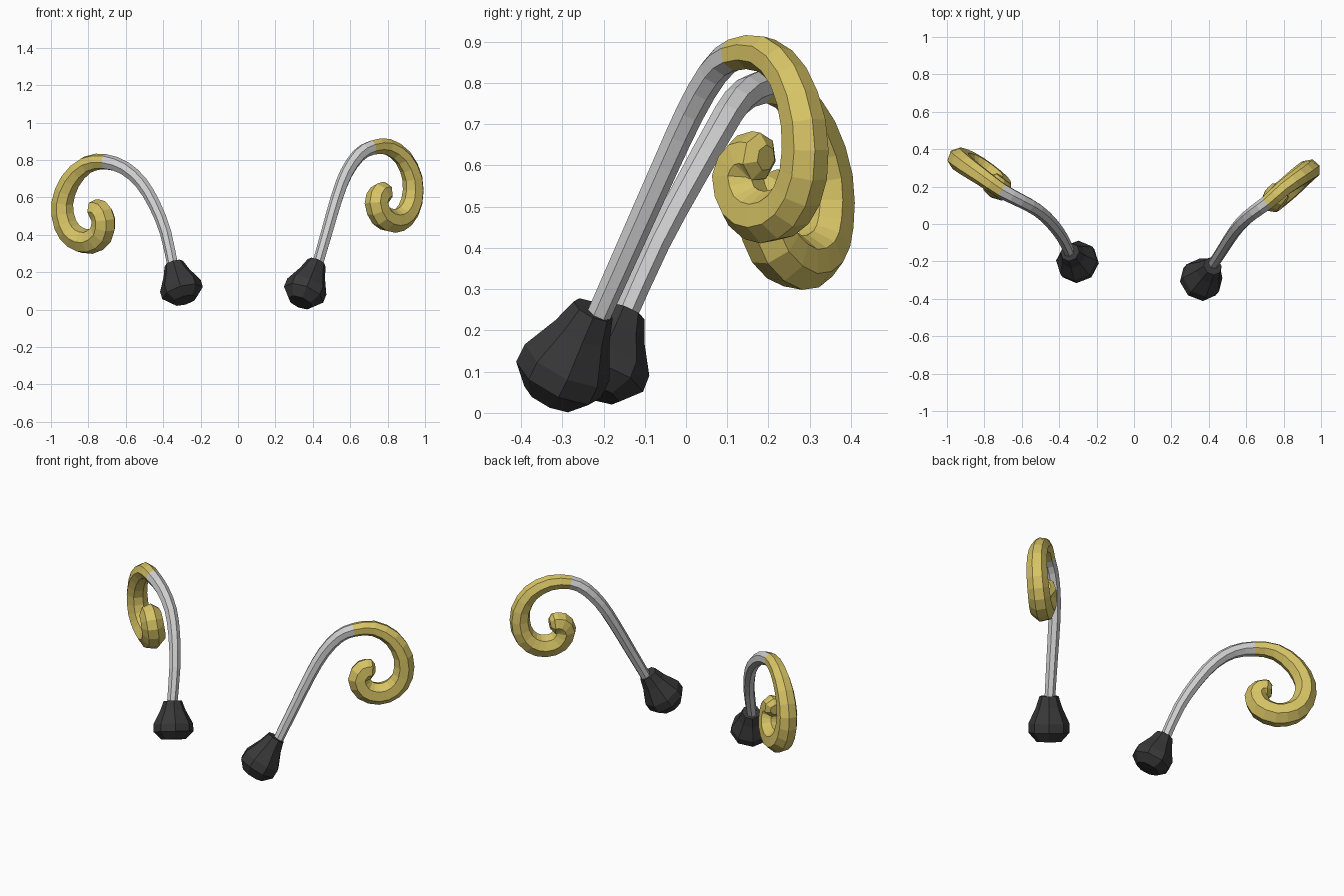
import bpy
import bmesh
import math
from mathutils import Vector

cube = bpy.data.objects.get("Cube")
if cube:
    bpy.data.objects.remove(cube)

SIDES = 7


def material(name, rgb):
    m = bpy.data.materials.new(name)
    m.use_nodes = True
    m.diffuse_color = (*rgb, 1)
    m.node_tree.nodes["Principled BSDF"].inputs["Base Color"].default_value = (*rgb, 1)
    return m


silver = material("silver grey", (0.62, 0.62, 0.62))
gold = material("muted gold", (0.68, 0.55, 0.13))
charcoal = material("charcoal", (0.04, 0.04, 0.04))


def spline(keys):
    """Catmull-Rom midpoints between key rows (x, y, z, radius)."""
    pts = [Vector(k) for k in keys]
    out = []
    for i in range(len(pts) - 1):
        b, c = pts[i], pts[i + 1]
        a, d = pts[max(i - 1, 0)], pts[min(i + 2, len(pts) - 1)]
        out += [b, (b + c) * 0.5625 - (a + d) * 0.0625]
    return out + [pts[-1]]


def sweep(name, rows, mats, split=0, sides=SIDES):
    """Skin rings along a path; faces before ring `split` use the first material."""
    bm = bmesh.new()
    pts = [Vector(r[:3]) for r in rows]
    tangent = (pts[1] - pts[0]).normalized()
    side = tangent.cross(Vector((0, 1, 0))).normalized()
    rings = []
    for i, row in enumerate(rows):
        new = (pts[min(i + 1, len(pts) - 1)] - pts[max(i - 1, 0)]).normalized()
        side = tangent.rotation_difference(new) @ side
        tangent = new
        up = tangent.cross(side)
        ring = []
        for k in range(sides):
            a = math.tau * k / sides
            ring.append(bm.verts.new(pts[i] + (side * math.cos(a) + up * math.sin(a)) * row[3]))
        rings.append(ring)
    last = len(mats) - 1
    for i in range(len(rings) - 1):
        for k in range(sides):
            n = (k + 1) % sides
            f = bm.faces.new((rings[i][k], rings[i][n], rings[i + 1][n], rings[i + 1][k]))
            f.material_index = 0 if i < split else last
    bm.faces.new(rings[0][::-1])
    bm.faces.new(rings[-1]).material_index = last
    bmesh.ops.recalc_face_normals(bm, faces=bm.faces)
    mesh = bpy.data.meshes.new(name)
    bm.to_mesh(mesh)
    bm.free()
    for m in mats:
        mesh.materials.append(m)
    obj = bpy.data.objects.new(name, mesh)
    bpy.context.collection.objects.link(obj)
    return obj


def antenna(label, stalk, curl, bulb_top, bulb_bottom):
    # Slim grey stalk running into a thickening gold curl
    rows = spline(stalk + curl)
    end, before = rows[-1], rows[-2]
    step = (end - before).normalized() * 0.022
    step[3] = -0.028
    rows.append(end + step)
    sweep(label + "_antenna", rows, [silver, gold], split=2 * len(stalk))
    # Dark flared bulb at the foot
    top, bottom = Vector(bulb_top), Vector(bulb_bottom)
    profile = [(0, 0.052), (0.25, 0.072), (0.6, 0.113), (0.8, 0.113), (1, 0.068)]
    bulb = [(*top.lerp(bottom, t), r) for t, r in profile]
    sweep(label + "_bulb", bulb, [charcoal], sides=8)


antenna(
    "left",
    [(0.42, -0.22, 0.22, 0.03), (0.475, -0.135, 0.41, 0.032), (0.53, -0.05, 0.60, 0.034),
     (0.58, 0.01, 0.73, 0.036), (0.645, 0.065, 0.825, 0.038)],
    [(0.715, 0.115, 0.867, 0.04), (0.80, 0.19, 0.87, 0.045), (0.885, 0.25, 0.81, 0.05),
     (0.935, 0.285, 0.70, 0.056), (0.932, 0.285, 0.58, 0.06), (0.89, 0.25, 0.50, 0.063),
     (0.83, 0.195, 0.473, 0.065), (0.77, 0.145, 0.50, 0.065), (0.742, 0.125, 0.57, 0.065),
     (0.76, 0.15, 0.617, 0.064), (0.785, 0.178, 0.62, 0.06)],
    (0.42, -0.225, 0.25), (0.333, -0.33, 0.038))

antenna(
    "right",
    [(-0.345, -0.155, 0.22, 0.03), (-0.385, -0.07, 0.41, 0.032), (-0.445, 0.01, 0.56, 0.034),
     (-0.515, 0.075, 0.675, 0.036), (-0.605, 0.125, 0.755, 0.038)],
    [(-0.71, 0.18, 0.79, 0.042), (-0.81, 0.25, 0.775, 0.048), (-0.895, 0.31, 0.69, 0.055),
     (-0.938, 0.345, 0.57, 0.06), (-0.922, 0.343, 0.455, 0.064), (-0.87, 0.32, 0.385, 0.067),
     (-0.795, 0.27, 0.363, 0.068), (-0.73, 0.215, 0.405, 0.068), (-0.718, 0.19, 0.48, 0.066),
     (-0.74, 0.205, 0.525, 0.064), (-0.768, 0.228, 0.528, 0.06)],
    (-0.343, -0.15, 0.245), (-0.285, -0.225, 0.05))
